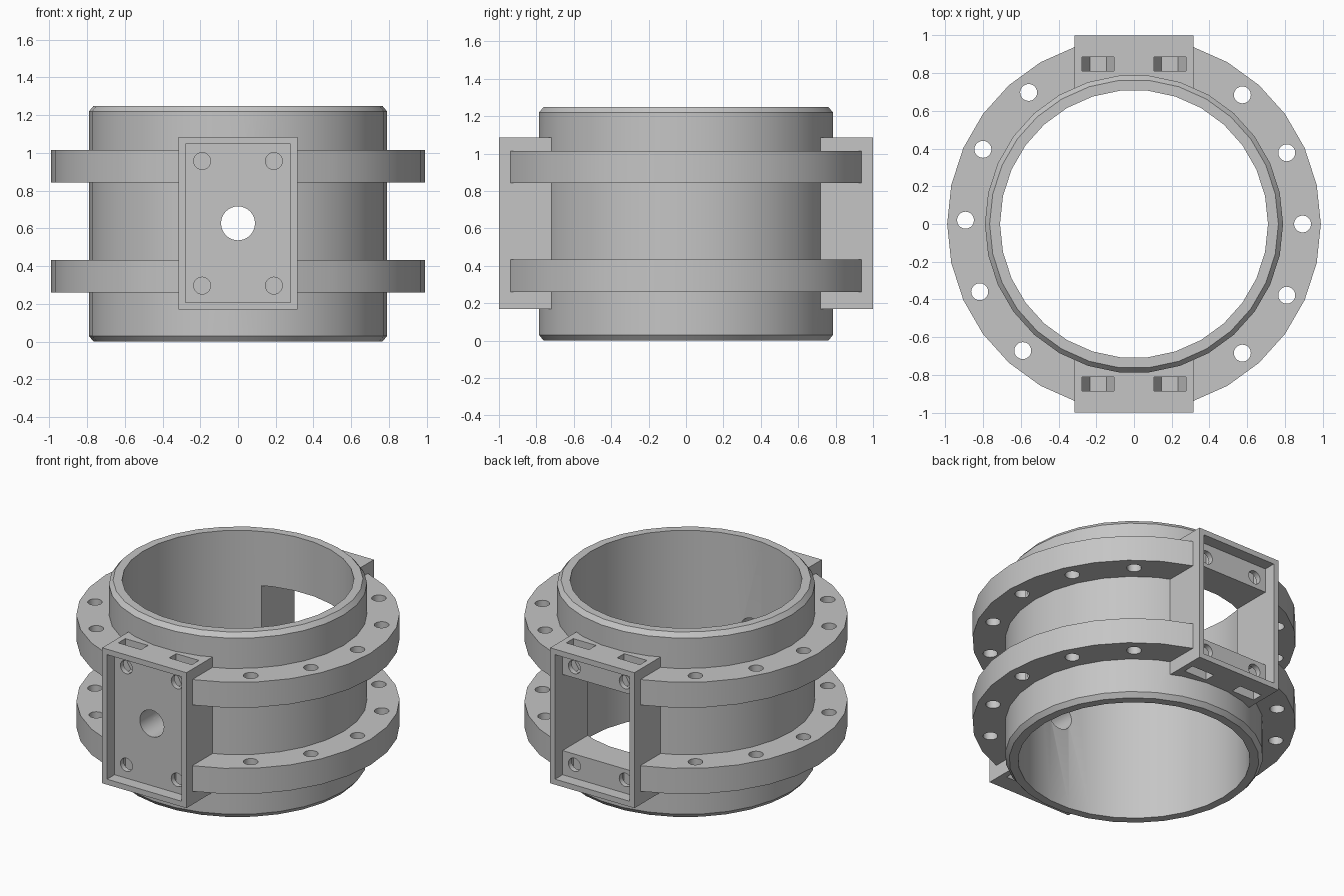
import bpy, bmesh
from math import sin, cos, pi, radians

if "Cube" in bpy.data.objects:
    bpy.data.objects.remove(bpy.data.objects["Cube"])

grey = bpy.data.materials.new("plain grey")
grey.use_nodes = True
COLOUR = (0.56, 0.56, 0.56, 1)
grey.diffuse_color = COLOUR
grey.node_tree.nodes["Principled BSDF"].inputs["Base Color"].default_value = COLOUR


def add_mesh(name, bm):
    bmesh.ops.recalc_face_normals(bm, faces=bm.faces[:])
    mesh = bpy.data.meshes.new(name)
    bm.to_mesh(mesh)
    bm.free()
    mesh.materials.append(grey)
    obj = bpy.data.objects.new(name, mesh)
    bpy.context.collection.objects.link(obj)
    return obj


def circle(r, n, u=0, v=0):
    return [(u + r * cos(2 * pi * i / n), v + r * sin(2 * pi * i / n)) for i in range(n)]


def rect(u, v0, v1):
    return [(-u, v0), (u, v0), (u, v1), (-u, v1)]


def prism(name, pts, a, b, axis="y"):
    """Extrude a closed profile from a to b: (x, z) along y, or (x, y) along z."""
    bm = bmesh.new()
    place = (lambda u, v, w: (u, w, v)) if axis == "y" else (lambda u, v, w: (u, v, w))
    low, high = ([bm.verts.new(place(u, v, w)) for u, v in pts] for w in (a, b))
    bm.faces.new(low)
    bm.faces.new(high)
    for i in range(len(pts)):
        j = (i + 1) % len(pts)
        bm.faces.new((low[i], low[j], high[j], high[i]))
    return add_mesh(name, bm)


def ring(name, profile, n=30):
    """Revolve a closed (radius, z) profile about the z axis."""
    bm = bmesh.new()
    loops = [[bm.verts.new((r * cos(2 * pi * i / n), r * sin(2 * pi * i / n), z))
              for r, z in profile] for i in range(n)]
    for i in range(n):
        p, q = loops[i], loops[(i + 1) % n]
        for k in range(len(profile)):
            m = (k + 1) % len(profile)
            bm.faces.new((p[k], q[k], q[m], p[m]))
    return add_mesh(name, bm)


def cut(obj, cutters):
    bpy.context.view_layer.objects.active = obj
    for cutter in cutters:
        cutter.hide_render = True
        mod = obj.modifiers.new("cut", "BOOLEAN")
        mod.operation, mod.solver, mod.object = "DIFFERENCE", "EXACT", cutter
        bpy.ops.object.modifier_apply(modifier=mod.name)
        bpy.data.objects.remove(cutter)


def smooth(obj):
    bpy.ops.object.select_all(action="DESELECT")
    obj.select_set(True)
    bpy.context.view_layer.objects.active = obj
    bpy.ops.object.shade_smooth_by_angle(angle=radians(25))


MID = 0.627            # height of the middle
HALF_W, RIM = 0.315, 0.037
BOTTOM, TOP = 0.17, 1.085
SCREW_X, SCREW_Z = 0.19, 0.33


def window(y0, y1):
    return prism("window_cutter", rect(HALF_W - RIM, 0.37, 0.884), y0, y1)


def port():
    return prism("port_cutter", circle(0.09, 32, 0, MID), -1.1, -0.5)


# Pipe with chamfered ends, a rear window and a front port
pipe = ring("pipe", [(0.71, 0), (0.765, 0), (0.79, 0.03), (0.79, 1.22),
                     (0.765, 1.25), (0.71, 1.25)])
cut(pipe, [window(0.5, 1.1), port()])
smooth(pipe)

# Two bolted flanges, interrupted by the mounting boxes
for name, z0, z1 in (("lower_flange", 0.26, 0.433), ("upper_flange", 0.843, 1.015)):
    flange = ring(name, [(0.78, z0), (0.99, z0), (0.99, z1), (0.78, z1)])
    cutters = [prism("gap_cutter", rect(HALF_W, 0, 1.3), -1.2, 1.2)]
    for centre in (0, 178.7):
        for step in range(-2, 3):
            a = radians(centre + 25 * step)
            cutters.append(prism("bolt_cutter", circle(0.045, 20, 0.893 * cos(a), 0.893 * sin(a)),
                                 z0 - 0.1, z1 + 0.1, "z"))
    cut(flange, cutters)
    smooth(flange)

# Mounting boxes: shallow recess, four screw holes with nut slots
for name, side in (("front_mount", -1), ("rear_mount", 1)):
    mount = prism(name, rect(HALF_W, BOTTOM, TOP), side * 0.72, side * 1.0)
    cutters = [prism("recess_cutter", rect(HALF_W - RIM, BOTTOM + RIM, TOP - RIM),
                     side * 0.92, side * 1.1)]
    cutters.append(window(0.6, 1.1) if side > 0 else port())
    for sx in (-1, 1):
        for sz in (-1, 1):
            x, z = sx * SCREW_X, MID + sz * SCREW_Z
            nut = [(-0.085, 0.3), (-0.085, 0), (-0.043, -0.07),
                   (0.043, -0.07), (0.085, 0), (0.085, 0.3)]
            cutters.append(prism("nut_cutter", [(x + u, z + sz * v) for u, v in nut],
                                 side * 0.81, side * 0.885))
            cutters.append(prism("screw_cutter", circle(0.045, 20, x, z),
                                 side * 0.77, side * 1.1))
    cut(mount, cutters)
    smooth(mount)
